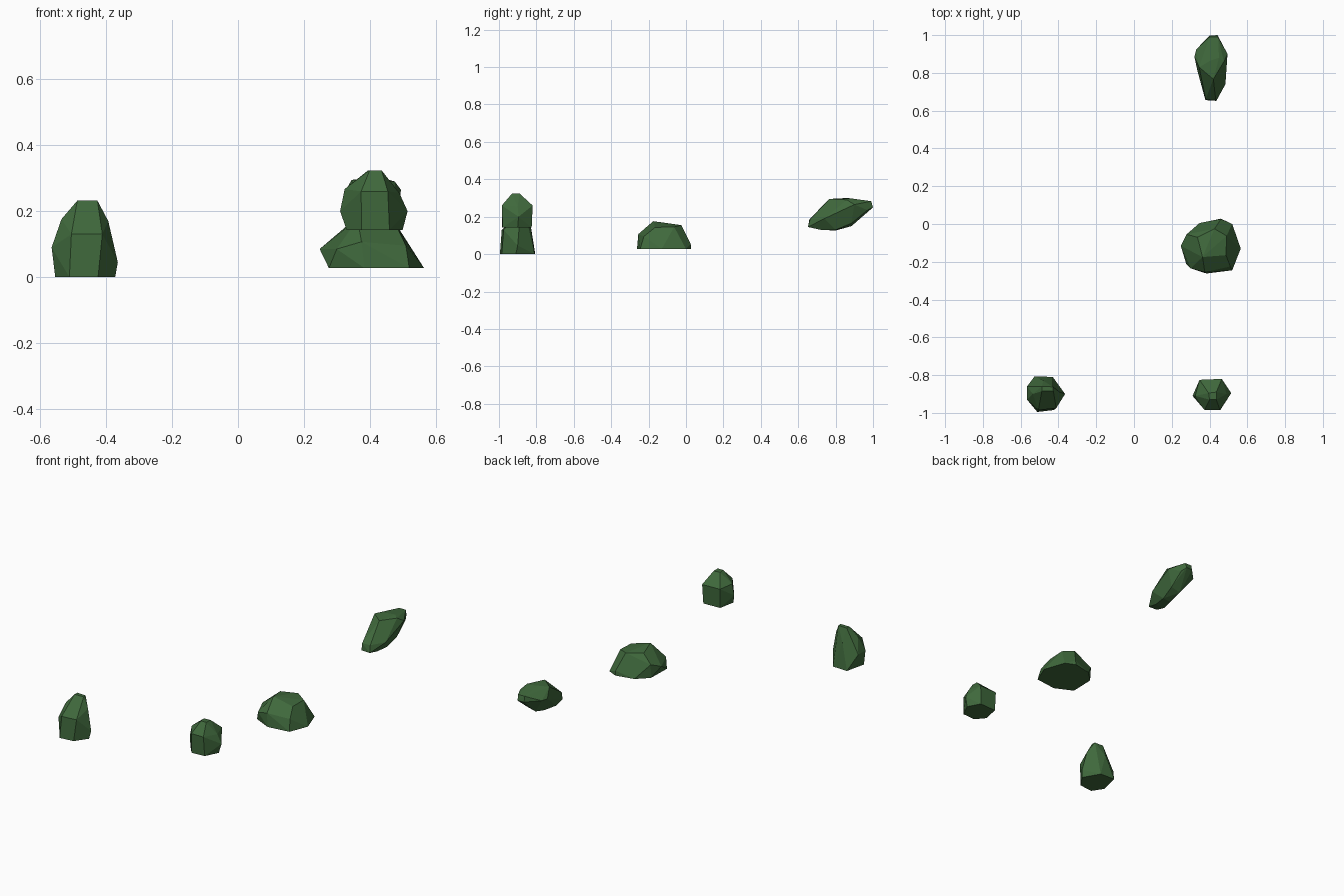
import bpy, bmesh, math

mat = bpy.data.materials.new("mossy_green")
mat.diffuse_color = (0.05, 0.14, 0.045, 1)


def rock(name, corners):
    """Faceted boulder: convex hull of a few corner points, flat facets merged."""
    bm = bmesh.new()
    for p in corners:
        bm.verts.new(p)
    hull = bmesh.ops.convex_hull(bm, input=bm.verts[:])
    loose = {v for v in hull["geom_interior"] + hull["geom_unused"]
             if isinstance(v, bmesh.types.BMVert)}
    bmesh.ops.delete(bm, geom=list(loose), context='VERTS')
    bmesh.ops.dissolve_limit(bm, angle_limit=math.radians(6),
                             verts=bm.verts[:], edges=bm.edges[:])
    bmesh.ops.recalc_face_normals(bm, faces=bm.faces[:])
    me = bpy.data.meshes.new(name)
    bm.to_mesh(me)
    bm.free()
    me.materials.append(mat)
    ob = bpy.data.objects.new(name, me)
    bpy.context.collection.objects.link(ob)
    return ob


def ring(z, pts):
    return [(x, y, z) for x, y in pts]


# tall rock at the front left, standing on the ground
rock("tall_rock",
     ring(0, [(-.512, -.995), (-.425, -.985), (-.373, -.91),
              (-.43, -.81), (-.526, -.806), (-.555, -.93)])
     + ring(.13, [(-.506, -.985), (-.412, -.975)])
     + ring(.09, [(-.566, -.86), (-.566, -.93)])
     + [(-.365, -.90, .045), (-.536, -.90, .176), (-.394, -.89, .17),
        (-.48, -.83, .15)]
     + ring(.232, [(-.488, -.885), (-.427, -.885), (-.43, -.862), (-.488, -.86)]))

# small round rock at the front right
rock("round_rock",
     ring(.143, [(.33, -.93), (.375, -.985), (.46, -.98), (.50, -.90),
                 (.46, -.825), (.35, -.83)])
     + ring(.20, [(.31, -.91), (.515, -.895)])
     + ring(.26, [(.374, -.985), (.455, -.985), (.347, -.825), (.465, -.82)])
     + [(.324, -.91, .267), (.49, -.90, .255)]
     + ring(.324, [(.40, -.93), (.436, -.93), (.436, -.89), (.395, -.895)]))

# wide flat rock in the middle
rock("wide_rock",
     ring(.027, [(.276, -.21), (.384, -.262), (.52, -.245), (.565, -.13),
                 (.52, 0), (.46, .028), (.347, .005), (.28, -.06)])
     + [(.248, -.116, .085), (.30, -.235, .085), (.375, -.255, .107),
        (.51, -.225, .095), (.278, -.055, .11), (.46, .025, .055)]
     + [(.336, -.07, .16), (.426, -.025, .155), (.49, -.063, .145),
        (.487, -.165, .143), (.363, -.175, .176)])

# long slanted rock at the back
rock("slanted_rock",
     [(.378, .656, .145), (.436, .652, .145), (.38, .66, .187), (.432, .664, .187),
      (.375, .72, .13), (.44, .72, .13), (.40, .80, .126), (.45, .80, .13),
      (.484, .74, .19), (.495, .90, .265), (.476, .86, .29), (.42, .767, .295),
      (.345, .83, .295), (.336, .81, .22), (.32, .885, .25), (.33, .925, .25),
      (.40, .863, .30), (.45, .88, .298), (.40, .99, .283), (.445, .99, .283),
      (.40, .997, .25), (.442, 1.0, .25), (.458, .97, .235),
      (.40, .885, .15), (.46, .885, .165)])
